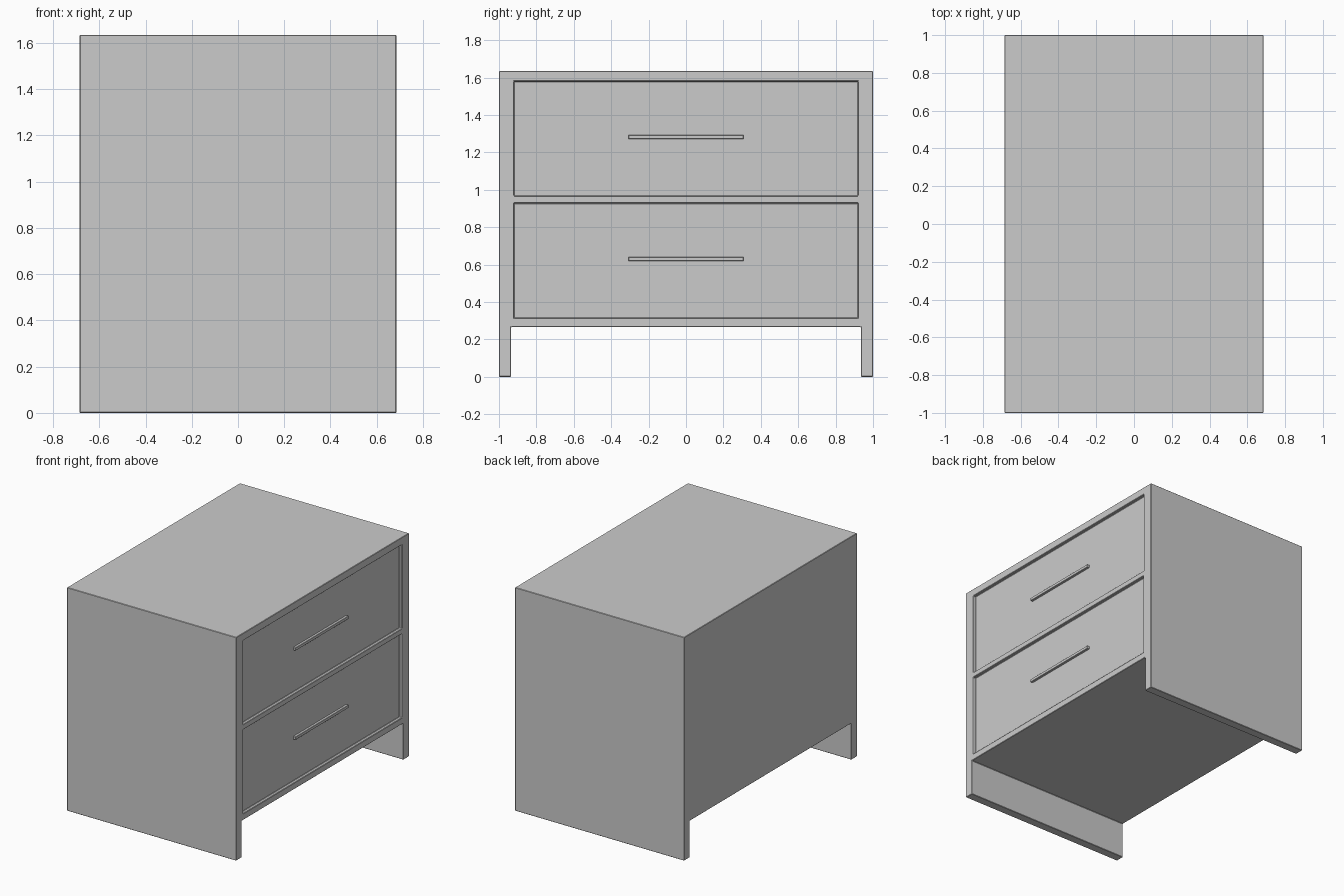
import bpy

if "Cube" in bpy.data.objects:
    bpy.data.objects.remove(bpy.data.objects["Cube"])

W, D, H = 0.685, 1.0, 1.635      # half depth in x, half width in y, height
FRAME, LEG_H, RECESS = 0.065, 0.267, 0.022


def finish(obj, bevel):
    mod = obj.modifiers.new("soft_edges", "BEVEL")
    mod.width = bevel
    mod.segments = 1
    mod.limit_method = "ANGLE"


def box(name, x, y, z, bevel=0.0):
    """Box from (min, max) ranges on each axis."""
    bpy.ops.mesh.primitive_cube_add(
        size=1, location=[sum(r) / 2 for r in (x, y, z)])
    obj = bpy.context.object
    obj.name = name
    obj.scale = [r[1] - r[0] for r in (x, y, z)]
    bpy.ops.object.transform_apply(location=False, rotation=False, scale=True)
    if bevel:
        finish(obj, bevel)
    return obj


# Cabinet shell: inverted-U profile whose side panels run down to the floor
inner = D - FRAME
profile = [(-D, 0), (-inner, 0), (-inner, LEG_H), (inner, LEG_H),
           (inner, 0), (D, 0), (D, H), (-D, H)]
n = len(profile)
verts = [(x, y, z) for x in (-W, W) for y, z in profile]
faces = [tuple(reversed(range(n))), tuple(range(n, 2 * n))]
faces += [(i, (i + 1) % n, (i + 1) % n + n, i + n) for i in range(n)]
mesh = bpy.data.meshes.new("cabinet_body")
mesh.from_pydata(verts, [], faces)
body = bpy.data.objects.new("cabinet_body", mesh)
bpy.context.collection.objects.link(body)

# Two drawers: recessed opening with a slim bar handle
for label, z0, z1, hz in (("lower", 0.315, 0.928, 0.63),
                          ("upper", 0.967, 1.58, 1.282)):
    cutter = box(label + "_opening_cutter", (W - RECESS, W + 0.1),
                 (-0.92, 0.92), (z0, z1))
    cutter.hide_render = True
    cutter.display_type = "WIRE"
    cut = body.modifiers.new(label + "_opening", "BOOLEAN")
    cut.operation = "DIFFERENCE"
    cut.solver = "EXACT"
    cut.object = cutter
    box(label + "_handle", (W - RECESS - 0.005, W - 0.004),
        (-0.307, 0.307), (hz - 0.011, hz + 0.011), 0.002)

finish(body, 0.003)
